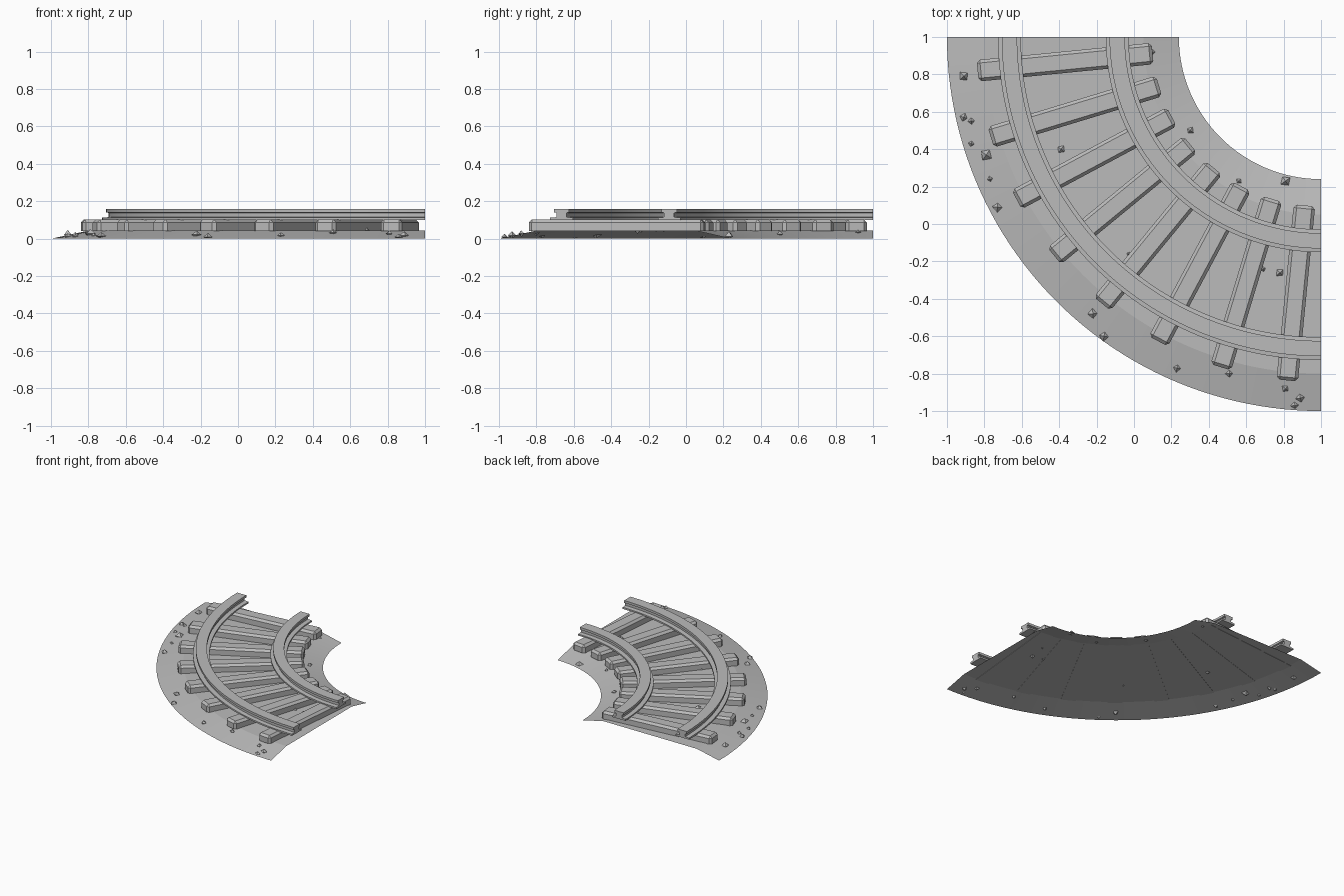
import bpy, bmesh, math, random
from mathutils import Matrix, Vector

random.seed(4)
if "Cube" in bpy.data.objects:
    bpy.data.objects.remove(bpy.data.objects["Cube"])

CENTRE = Vector((1, 1, 0))   # the curve turns about this corner
SEGMENTS = 48
SLEEPERS = 8

grey = bpy.data.materials.new("plain grey")
grey.use_nodes = True
grey.diffuse_color = (0.5, 0.5, 0.5, 1)
bsdf = grey.node_tree.nodes["Principled BSDF"]
bsdf.inputs["Base Color"].default_value = grey.diffuse_color
bsdf.inputs["Roughness"].default_value = 0.9


def finish(name, bm, angle=None):
    mesh = bpy.data.meshes.new(name)
    bm.to_mesh(mesh)
    bm.free()
    mesh.materials.append(grey)
    obj = bpy.data.objects.new(name, mesh)
    bpy.context.collection.objects.link(obj)
    if angle:
        bpy.ops.object.select_all(action='DESELECT')
        obj.select_set(True)
        bpy.context.view_layer.objects.active = obj
        bpy.ops.object.shade_smooth_by_angle(angle=math.radians(angle))
    return obj


def sweep(name, profile, closed, angle):
    """Sweep a (radius, height) profile through the quarter turn."""
    bm = bmesh.new()
    rings = []
    for i in range(SEGMENTS + 1):
        a = math.pi + math.pi / 2 * i / SEGMENTS
        rings.append([bm.verts.new(CENTRE + Vector((r * math.cos(a), r * math.sin(a), z)))
                      for r, z in profile])
    n = len(profile)
    for a, b in zip(rings, rings[1:]):
        for j in range(n if closed else n - 1):
            k = (j + 1) % n
            bm.faces.new((a[j], a[k], b[k], b[j]))
    if closed:
        bm.faces.new(rings[0])
        bm.faces.new(rings[-1][::-1])
    bmesh.ops.recalc_face_normals(bm, faces=bm.faces)
    if not closed and sum(f.normal.z for f in bm.faces) < 0:
        bmesh.ops.reverse_faces(bm, faces=bm.faces)
    return finish(name, bm, angle)


# Ballast bed: an open sheet with sloping shoulders
BED = [(0.76, 0.0), (0.95, 0.043), (1.8, 0.043), (2.0, 0.0)]
sweep("ballast_bed", BED, False, 5)


# Two rails with an I-shaped section
def rail(name, radius):
    half = [(0.061, 0.099), (0.061, 0.112), (0.027, 0.115),
            (0.027, 0.138), (0.041, 0.141), (0.041, 0.16)]
    section = [(radius + w, z) for w, z in half]
    section += [(radius - w, z) for w, z in reversed(half)]
    sweep(name, section, True, 30)


rail("outer_rail", 1.666)
rail("inner_rail", 1.09)

# Sleepers: long blocks with chamfered tops and corners
for i in range(SLEEPERS):
    a = math.pi + math.pi / 2 * (i + 0.5) / SLEEPERS
    bm = bmesh.new()
    bmesh.ops.create_cube(bm, size=1)
    bmesh.ops.scale(bm, vec=(0.94, 0.115, 0.062), verts=bm.verts)
    edges = [e for e in bm.edges if sum(v.co.z for v in e.verts) > -0.01]
    bmesh.ops.bevel(bm, geom=edges, offset=0.017, segments=1, affect='EDGES')
    place = (Matrix.Translation(CENTRE) @ Matrix.Rotation(a, 4, 'Z')
             @ Matrix.Translation((1.375, 0, 0.072)))
    bmesh.ops.transform(bm, matrix=place, verts=bm.verts)
    finish("sleeper_%d" % (i + 1), bm)


# Loose stones: small irregular octahedra resting in the bed
def bed_height(x, y):
    r = (Vector((x, y, 0)) - CENTRE).length
    for (r0, z0), (r1, z1) in zip(BED, BED[1:]):
        if r0 <= r <= r1:
            return z0 + (z1 - z0) * (r - r0) / (r1 - r0)
    return 0


STONES = [
    (-.91, .79, .03), (-.91, .57, .02), (-.87, .55, .02), (-.87, .43, .015),
    (-.79, .37, .03), (-.77, .24, .015), (-.73, .09, .025), (-.39, .40, .02),
    (.10, .92, .015), (.30, .50, .02), (.56, .23, .015), (.81, .23, .03),
    (-.03, -.16, .01), (.69, -.24, .015), (.78, -.26, .025), (.80, -.12, .01),
    (-.22, -.48, .025), (-.16, -.60, .025), (.23, -.77, .02), (.51, -.80, .02),
    (.81, -.88, .02), (.89, -.93, .025), (.86, -.97, .02)]

bm = bmesh.new()
for x, y, size in STONES:
    turn = random.uniform(0, math.pi)
    base = Vector((x, y, bed_height(x, y)))
    ring = []
    for k in range(4):
        a = turn + k * math.pi / 2
        s = size * random.uniform(0.85, 1.2)
        ring.append(bm.verts.new(base + Vector((s * math.cos(a), s * math.sin(a), size * 0.15))))
    tip = bm.verts.new(base + Vector((0, 0, size)))
    foot = bm.verts.new(base - Vector((0, 0, size * 0.7)))
    for k in range(4):
        p, q = ring[k], ring[(k + 1) % 4]
        bm.faces.new((p, q, tip))
        bm.faces.new((q, p, foot))
for v in bm.verts:
    v.co.x = min(v.co.x, 1)
    v.co.z = max(v.co.z, 0)
finish("loose_stones", bm)
